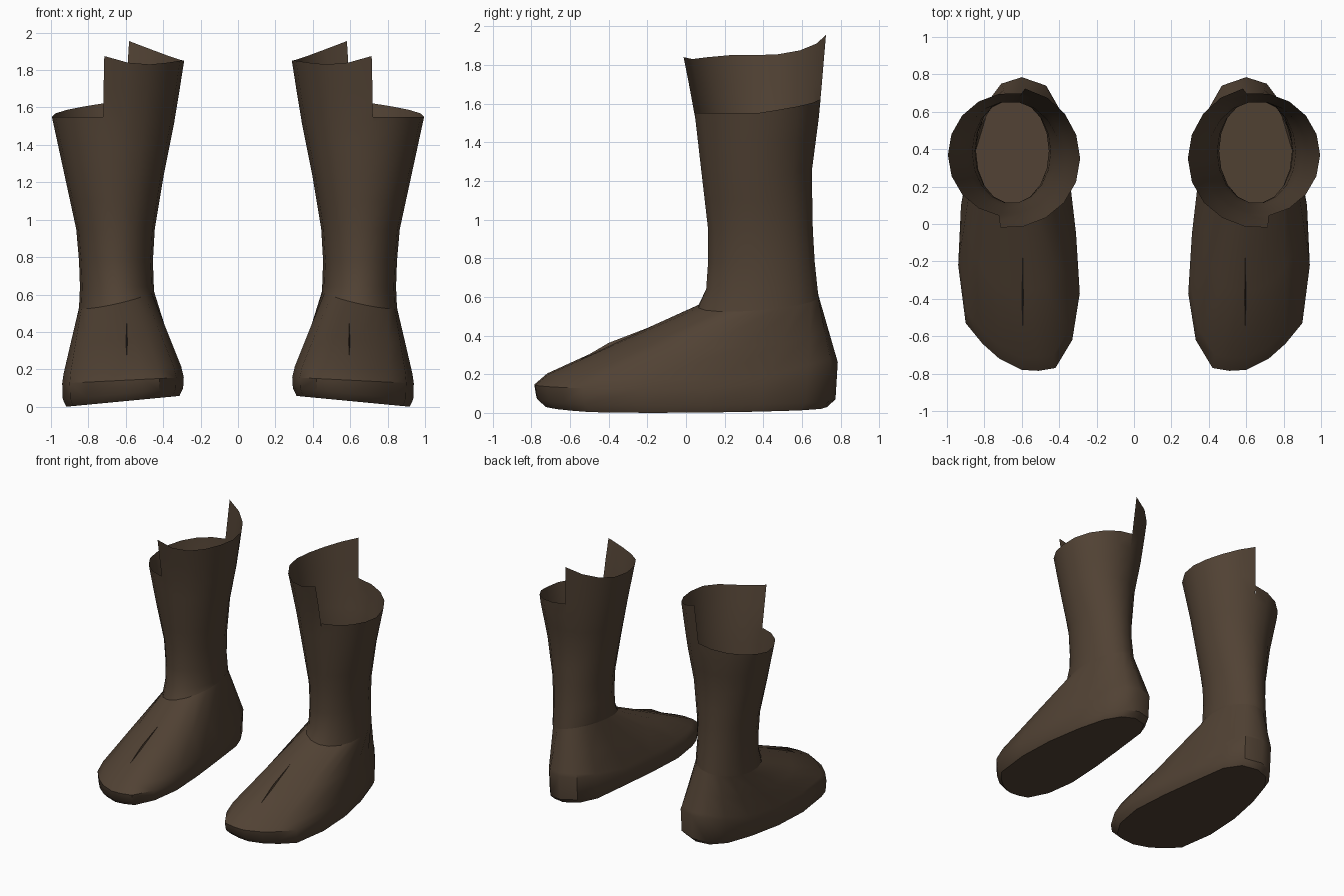
import bpy, bmesh, math

cube = bpy.data.objects.get("Cube")
if cube:
    bpy.data.objects.remove(cube, do_unlink=True)

leather = bpy.data.materials.new("dark brown leather")
leather.use_nodes = True
COLOUR = (0.082, 0.054, 0.034, 1)
leather.diffuse_color = COLOUR
leather.node_tree.nodes["Principled BSDF"].inputs["Base Color"].default_value = COLOUR

N = 18          # sides of every ring
SPLIT = 9       # columns on the low, outer half of the cuff

# Foot outline from above, toe first, then round the outer side to the heel
OUTLINE = [(0.60, -0.78), (0.72, -0.72), (0.81, -0.64), (0.90, -0.53), (0.94, -0.22),
           (0.925, 0.1), (0.87, 0.4), (0.80, 0.63), (0.71, 0.75), (0.60, 0.785),
           (0.47, 0.74), (0.39, 0.6), (0.345, 0.25), (0.31, -0.05), (0.29, -0.37),
           (0.33, -0.62), (0.42, -0.77), (0.51, -0.785)]

# Shaft extents: height, inner x, outer x, front y, back y
SHAFT = [(0.64, 0.45, 0.845, 0.10, 0.685), (0.78, 0.455, 0.85, 0.11, 0.67),
         (0.95, 0.445, 0.865, 0.11, 0.66), (1.25, 0.395, 0.93, 0.075, 0.655),
         (1.55, 0.335, 0.995, 0.04, 0.695), (1.9, 0.28, 1.02, -0.03, 0.725)]


def lerp(a, b, t):
    return a + (b - a) * t


def shaft_point(i, z):
    """Point of column i on the shaft at height z."""
    k = 0
    while k < len(SHAFT) - 2 and SHAFT[k + 1][0] < z:
        k += 1
    low, high = SHAFT[k], SHAFT[k + 1]
    t = (z - low[0]) / (high[0] - low[0])
    x0, x1, y0, y1 = (lerp(a, b, t) for a, b in zip(low[1:], high[1:]))
    ang = math.radians(-80 + i * 360 / N)
    return ((x0 + x1) / 2 + (x1 - x0) / 2 * math.cos(ang),
            (y0 + y1) / 2 + (y1 - y0) / 2 * math.sin(ang), z)


def ankle_point(i):
    """Seam where the shaft meets the foot, lower on the outer side."""
    ang = math.radians(-80 + i * 360 / N)
    c, s = math.cos(ang), math.sin(ang)
    return (0.65 + 0.2 * c, 0.375 + 0.315 * s, 0.575 - 0.045 * c + 0.025 * s)


def make_object(name, bm, side):
    if side < 0:
        for v in bm.verts:
            v.co.x = -v.co.x
        bmesh.ops.reverse_faces(bm, faces=bm.faces[:])
    me = bpy.data.meshes.new(name)
    bm.to_mesh(me)
    bm.free()
    me.materials.append(leather)
    ob = bpy.data.objects.new(name, me)
    bpy.context.collection.objects.link(ob)
    bpy.ops.object.select_all(action='DESELECT')
    ob.select_set(True)
    bpy.context.view_layer.objects.active = ob
    bpy.ops.object.shade_smooth_by_angle(angle=math.radians(40))


def add_ring(bm, points):
    return [bm.verts.new(p) for p in points]


def bridge(bm, low, high, columns):
    for i in columns:
        j = (i + 1) % N
        bm.faces.new((low[i], low[j], high[j], high[i]))


def make_foot(name, side):
    def sole_z(x):
        return 0.06 * max(0, 0.92 - x) / 0.63

    sole, edge, rim = [], [], []
    for x, y in OUTLINE:
        sx, sy = lerp(0.62, x, 0.93), y * 0.93
        sole.append((sx, sy, sole_z(sx)))
        edge.append((lerp(0.62, x, 0.99), y * 0.985, sole_z(x) + 0.04))
        heel = min(1, max(0, (y - 0.3) / 0.45))
        rim.append((x, y, 0.125 + 0.05 * (0.94 - x) + 0.12 * heel))
    ankle = [ankle_point(i) for i in range(N)]

    def upper(t, lift):
        ring = []
        for i in range(N):
            p = [lerp(a, b, t) for a, b in zip(rim[i], ankle[i])]
            p[2] += lift * min(1, max(0, 0.5 - rim[i][1]))
            ring.append(p)
        return ring

    bm = bmesh.new()
    rings = [add_ring(bm, r) for r in
             (sole, edge, rim, upper(0.08, 0.025), upper(0.5, 0.015), ankle)]
    for low, high in zip(rings, rings[1:]):
        bridge(bm, low, high, range(N))
    bm.faces.new(rings[0][::-1])
    make_object(name, bm, side)


def make_shaft(name, side):
    bm = bmesh.new()
    rings = [add_ring(bm, [ankle_point(i) for i in range(N)])]
    for z in (0.64, 0.78, 0.95, 1.1, 1.25, 1.4, 1.52):
        rings.append(add_ring(bm, [shaft_point(i, z) for i in range(N)]))
    for low, high in zip(rings, rings[1:]):
        bridge(bm, low, high, range(N))

    # Low outer half of the cuff, rising a little to the back
    outer = range(SPLIT)
    low_rim = [shaft_point(i, 1.55 + 0.09 * max(0, (i - 4) / 5)) for i in range(N)]
    bridge(bm, rings[-1], add_ring(bm, low_rim), outer)

    # Tall inner half with a dipped top and a peak at the back
    inner = range(SPLIT, N)
    heights = [1.955, 1.91, 1.875, 1.855, 1.85, 1.85, 1.84, 1.83, 1.84, 1.875]
    tops = {(SPLIT + k) % N: z for k, z in enumerate(heights)}
    mid = add_ring(bm, [shaft_point(i, 1.7) for i in range(N)])
    top = add_ring(bm, [shaft_point(i, tops.get(i, 1.8)) for i in range(N)])
    bridge(bm, rings[-1], mid, inner)
    bridge(bm, mid, top, inner)

    loose = [v for v in bm.verts if not v.link_faces]
    bmesh.ops.delete(bm, geom=loose, context='VERTS')
    make_object(name, bm, side)


def make_fold(name, side):
    """Thin leather crease running down the instep."""
    bm = bmesh.new()
    x, w = 0.595, 0.008
    toe = bm.verts.new((x, -0.71, 0.18))
    end = bm.verts.new((x, -0.12, 0.47))
    crest = bm.verts.new((x, -0.4, 0.362))
    a = bm.verts.new((x - w, -0.4, 0.325))
    b = bm.verts.new((x + w, -0.4, 0.325))
    for f in ((toe, crest, a), (toe, b, crest), (crest, end, a), (b, end, crest)):
        bm.faces.new(f)
    make_object(name, bm, side)


for label, side in (("left", 1), ("right", -1)):
    make_foot(label + "_boot_foot", side)
    make_shaft(label + "_boot_shaft", side)
    make_fold(label + "_instep_fold", side)
